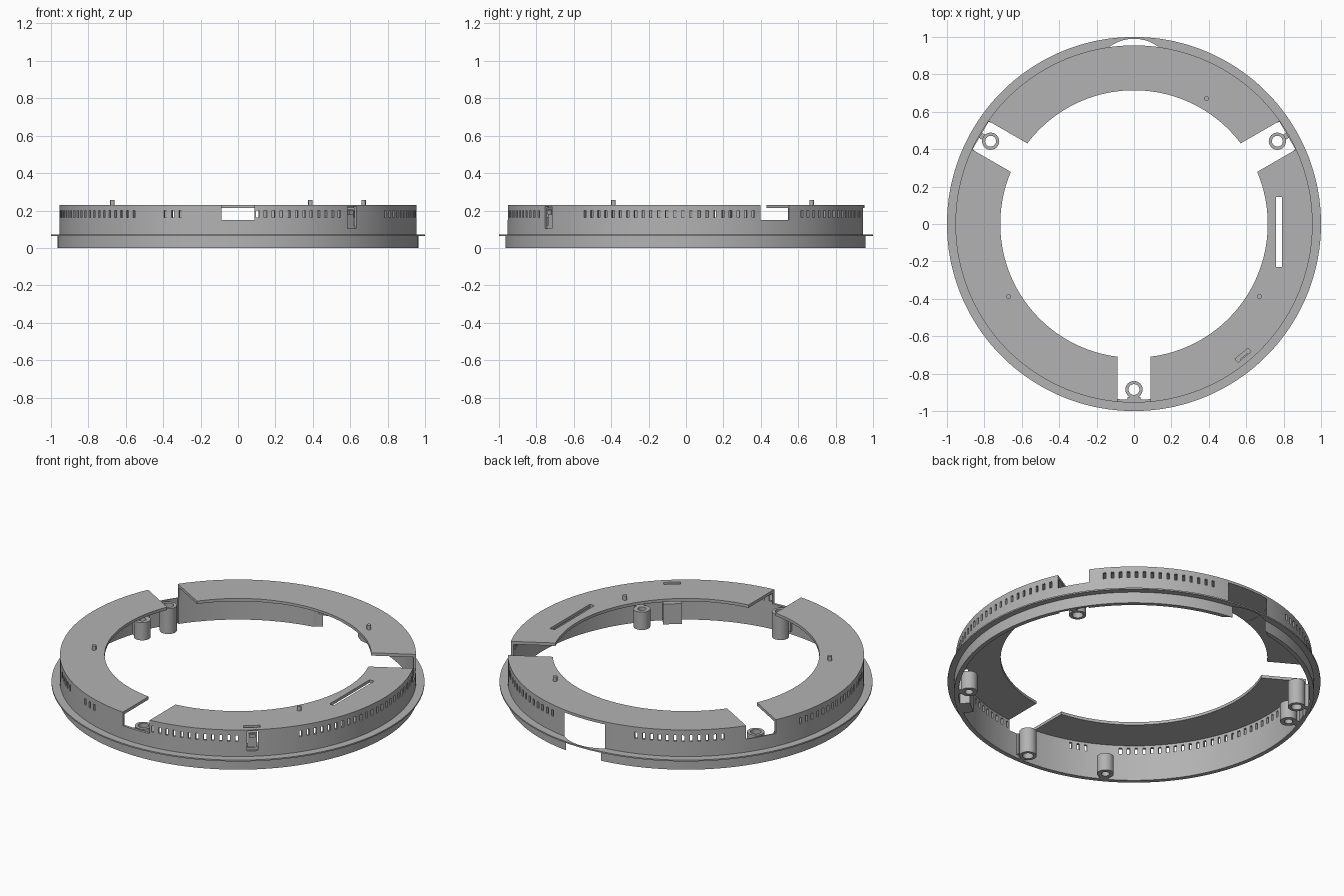
import bpy, bmesh, math
from mathutils import Matrix, Vector

if "Cube" in bpy.data.objects:
    bpy.data.objects.remove(bpy.data.objects["Cube"], do_unlink=True)

grey = bpy.data.materials.new("matte grey")
grey.use_nodes = True
GREY = (0.45, 0.45, 0.45, 1)
grey.diffuse_color = GREY
grey.node_tree.nodes["Principled BSDF"].inputs["Base Color"].default_value = GREY


def finish(bm, name):
    bmesh.ops.recalc_face_normals(bm, faces=bm.faces)
    me = bpy.data.meshes.new(name)
    bm.to_mesh(me)
    bm.free()
    ob = bpy.data.objects.new(name, me)
    bpy.context.collection.objects.link(ob)
    me.materials.append(grey)
    return ob


def select(ob):
    bpy.ops.object.select_all(action='DESELECT')
    ob.select_set(True)
    bpy.context.view_layer.objects.active = ob


def smooth(ob):
    select(ob)
    bpy.ops.object.shade_smooth_by_angle(angle=math.radians(30))


def polar(angle, r):
    a = math.radians(angle)
    return r * math.cos(a), r * math.sin(a)


def revolve(name, profile, segs, x=0, y=0):
    """Closed (radius, height) profile turned about a vertical axis."""
    bm = bmesh.new()
    rings = []
    for i in range(segs):
        c, s = polar(360 * i / segs, 1)
        rings.append([bm.verts.new((x + r * c, y + r * s, z)) for r, z in profile])
    n = len(profile)
    for i in range(segs):
        a, b = rings[i], rings[(i + 1) % segs]
        for j in range(n):
            k = (j + 1) % n
            bm.faces.new((a[j], b[j], b[k], a[k]))
    return finish(bm, name)


def tube(name, angle, r, outer, inner, z0, z1):
    x, y = polar(angle, r)
    ob = revolve(name, [(inner, z0), (outer, z0), (outer, z1), (inner, z1)], 32, x, y)
    smooth(ob)
    return ob


def add_box(bm, angle, r0, r1, width, z0, z1, shift=0):
    """Box pointing outward at an angle; shift moves it sideways."""
    m = (Matrix.Rotation(math.radians(angle), 4, 'Z')
         @ Matrix.Translation(((r0 + r1) / 2, shift, (z0 + z1) / 2))
         @ Matrix.Diagonal((r1 - r0, width, z1 - z0, 1)))
    bmesh.ops.create_cube(bm, size=1, matrix=m)


def boxes(name, specs):
    bm = bmesh.new()
    for s in specs:
        add_box(bm, *s)
    return finish(bm, name)


def add_cylinder(bm, x, y, radius, z0, z1, segs):
    bmesh.ops.create_cone(bm, cap_ends=True, segments=segs, radius1=radius, radius2=radius,
                          depth=z1 - z0, matrix=Matrix.Translation((x, y, (z0 + z1) / 2)))


def cut(target, cutter):
    mod = target.modifiers.new("cut", 'BOOLEAN')
    mod.operation = 'DIFFERENCE'
    mod.solver = 'EXACT'
    mod.object = cutter
    select(target)
    bpy.ops.object.modifier_apply(modifier=mod.name)
    bpy.data.objects.remove(cutter, do_unlink=True)


# Ring body: top plate, upper wall, thin flange and lower wall in one section
PLATE, TOP = 0.213, 0.23
body = revolve("ring_body", [
    (0.715, PLATE), (0.94, PLATE), (0.94, 0), (0.965, 0), (0.965, 0.065), (1, 0.065),
    (1, 0.073), (0.955, 0.073), (0.955, TOP), (0.715, TOP)], 180)

# Three notches through plate and upper wall
NOTCHES = (30, 150, 270)
cut(body, boxes("notch_cutter", [(a, 0.6, 1.1, 0.176, 0.15, 0.4) for a in NOTCHES]))
cut(body, boxes("thin_wall_cutter", [(a, 0.8, 0.947, 0.17, -0.1, 0.18) for a in NOTCHES[:2]]))

# Round rear opening under the plate
bm = bmesh.new()
add_cylinder(bm, 0, 0.767, 0.223, -0.1, 0.2145, 96)
cut(body, finish(bm, "rear_cutter"))

# Vent slots: runs of (first angle, last angle)
STEP = 2.57
slots = []
for first, last in ((-34.4, 22.8), (40.5, 77), (108.7, 137), (165, 234), (246, 251.5), (276.3, 304)):
    for i in range(int((last - first) / STEP + 0.5) + 1):
        slots.append((first + i * STEP, 0.9, 0.96, 0.015, 0.162, 0.199))
cut(body, boxes("vent_cutter", slots))

# Long plate slot, latch window and latch slit
LATCH = -50.3
cut(body, boxes("slot_cutter", [(0, 0.76, 0.79, 0.375, 0.2, 0.3, -0.043)]))
cut(body, boxes("window_cutter", [(LATCH, 0.93, 0.97, 0.06, 0.105, 0.222)]))
cut(body, boxes("slit_cutter", [(LATCH, 0.9, 0.925, 0.09, 0.2, 0.3)]))
smooth(body)

# Latch block behind the window, with a raised catch
boxes("latch_block", [(LATCH, 0.885, 0.942, 0.1, 0, 0.12)])
boxes("latch_tongue", [(LATCH, 0.918, 0.938, 0.05, 0.11, 0.205),
                       (LATCH, 0.938, 0.95, 0.03, 0.18, 0.2)])

# Screw posts standing in the notches
for i, a in enumerate(NOTCHES):
    tube(f"notch_post_{i + 1}", a, 0.885, 0.046, 0.029, 0, 0.15)
    boxes(f"notch_post_rib_{i + 1}", [(a, 0.927, 0.95, 0.03, 0, 0.14)])
boxes("front_ledge", [(270, 0.925, 0.945, 0.07, 0.02, 0.145)])

# Short bosses under the plate
for i, a in enumerate((160.5, 240, 320.5)):
    tube(f"boss_{i + 1}", a, 0.885, 0.045, 0.022, 0, 0.105)
    boxes(f"boss_rib_{i + 1}", [(a, 0.925, 0.95, 0.05, 0, 0.105)])

# Locating pins on the plate
for i, a in enumerate((60, 210, 330)):
    bm = bmesh.new()
    add_cylinder(bm, *polar(a, 0.775), 0.012, 0.22, 0.256, 20)
    smooth(finish(bm, f"pin_{i + 1}"))
